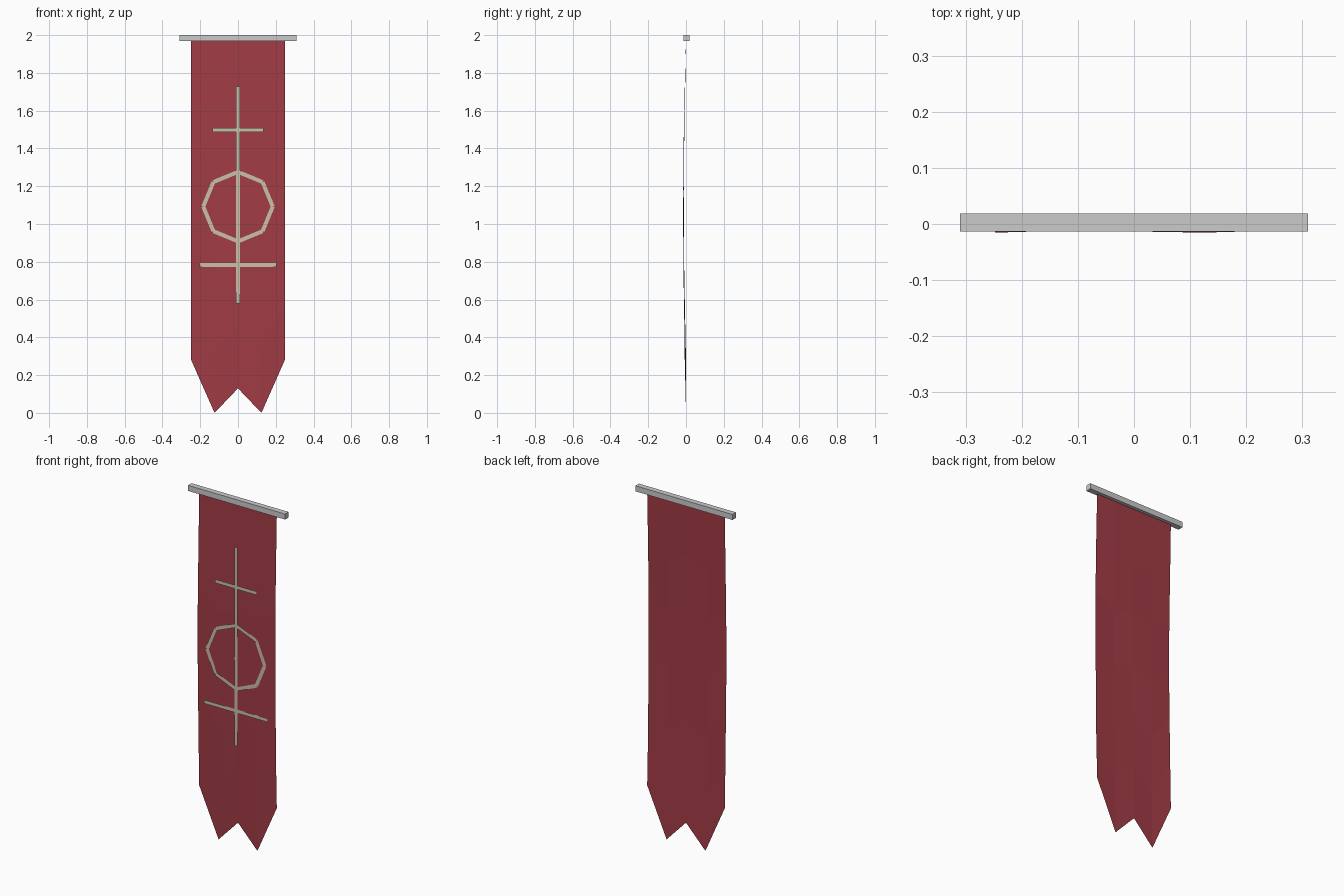
import bpy, math
from mathutils import Vector

if "Cube" in bpy.data.objects:
    bpy.data.objects.remove(bpy.data.objects["Cube"])


def add_mesh(name, verts, faces, color=None):
    mesh = bpy.data.meshes.new(name)
    mesh.from_pydata(verts, [], faces)
    mesh.update()
    obj = bpy.data.objects.new(name, mesh)
    bpy.context.collection.objects.link(obj)
    if color:
        mat = bpy.data.materials.new(name + "_colour")
        mat.diffuse_color = color
        mat.use_nodes = True
        mat.node_tree.nodes["Principled BSDF"].inputs["Base Color"].default_value = mat.diffuse_color
        mesh.materials.append(mat)
    return obj


# Crossbar at the top
bpy.ops.mesh.primitive_cube_add(size=1, location=(0, 0.003, 1.984))
bar = bpy.context.object
bar.name = "hanging_bar"
bar.scale = (0.62, 0.032, 0.032)

# Cloth: five columns hanging to a swallowtail hem, gently bowed and rippled
xs = [-0.248, -0.124, 0, 0.124, 0.248]
hem = [0.28, 0.0, 0.13, 0.0, 0.28]
rows, top = 6, 1.975
verts, faces = [], []
for r in range(rows + 1):
    t = r / rows
    bow = math.sin(math.pi * t)
    for c, x in enumerate(xs):
        ripple = 0.002 * math.sin(2.1 * c + 1.7 * r)
        y = bow * (-0.0135 + ripple)
        verts.append((x, y, top + (hem[c] - top) * t))
n = len(xs)
for r in range(rows):
    for c in range(n - 1):
        a = r * n + c
        faces.append((a, a + n, a + n + 1, a + 1))
add_mesh("banner_cloth", verts, faces, (0.36, 0.045, 0.06, 1))

# Emblem: flat strips lying just in front of the cloth
everts, efaces = [], []


def strip(p, q, width=0.021):
    p, q = Vector(p), Vector(q)
    d = (q - p).normalized()
    side = Vector((-d.y, d.x)) * width / 2
    k = len(everts)
    for v in (p - side, q - side, q + side, p + side):
        everts.append((v.x, -0.019, v.y))
    efaces.append((k, k + 1, k + 2, k + 3))


strip((0, 0.58), (0, 1.727))
strip((-0.135, 1.497), (0.135, 1.497))
strip((-0.205, 0.782), (0.205, 0.782))
ring = [(0.184 * math.cos(i * math.pi / 4), 1.092 + 0.184 * math.sin(i * math.pi / 4))
        for i in range(8)]
for i in range(8):
    strip(ring[i], ring[(i + 1) % 8])
add_mesh("emblem_strips", everts, efaces, (0.6, 0.53, 0.4, 1))
